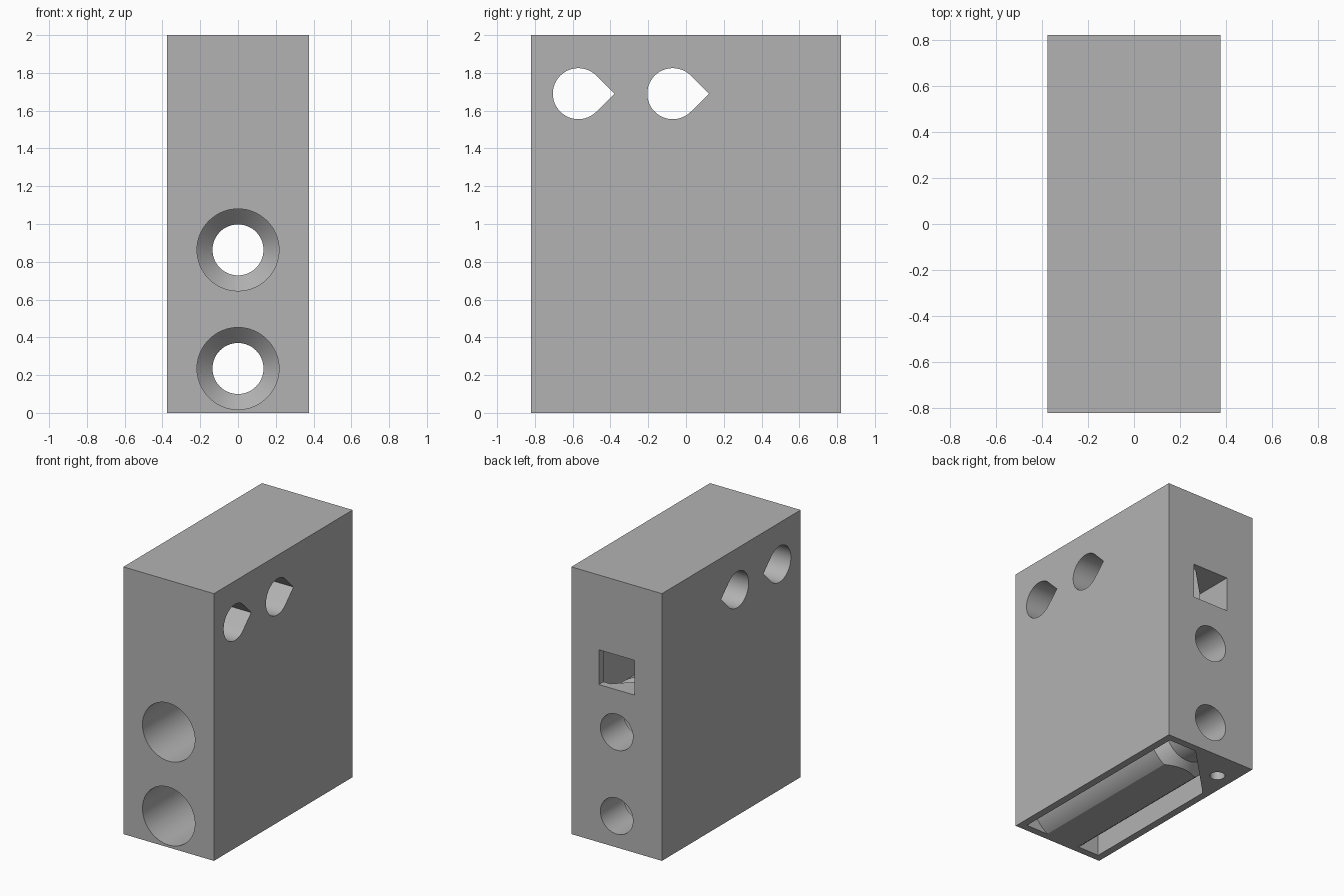
import bpy, bmesh, math
from mathutils import Vector

cube = bpy.data.objects.get("Cube")
if cube:
    bpy.data.objects.remove(cube, do_unlink=True)

W, D, H = 0.375, 0.82, 2.0        # half width, half depth, height
WALL = 0.055
ROD_R, BEARING_R = 0.135, 0.217
ROD_Z = (0.235, 0.863)
CROSS_Y, CROSS_Z = (-0.57, -0.07), 1.69
SEG = 64

plastic = bpy.data.materials.new("grey plastic")
plastic.use_nodes = True
grey = (0.45, 0.45, 0.45, 1)
plastic.diffuse_color = grey
plastic.node_tree.nodes["Principled BSDF"].inputs["Base Color"].default_value = grey


def loft(name, rings):
    """Closed solid through rings that have equal point counts."""
    bm = bmesh.new()
    loops = [[bm.verts.new(p) for p in ring] for ring in rings]
    for a, b in zip(loops, loops[1:]):
        for i in range(len(a)):
            j = (i + 1) % len(a)
            bm.faces.new((a[i], a[j], b[j], b[i]))
    bm.faces.new(loops[0])
    bm.faces.new(loops[-1])
    bmesh.ops.recalc_face_normals(bm, faces=bm.faces)
    mesh = bpy.data.meshes.new(name)
    bm.to_mesh(mesh)
    bm.free()
    mesh.materials.append(plastic)
    obj = bpy.data.objects.new(name, mesh)
    bpy.context.collection.objects.link(obj)
    return obj


def box(name, x, y, z):
    corners = ((x[0], y[0]), (x[1], y[0]), (x[1], y[1]), (x[0], y[1]))
    return loft(name, [[Vector((a, b, h)) for a, b in corners] for h in z])


def lathe_y(name, z, profile):
    """Round solid along y from (y, radius) pairs."""
    angles = [math.tau * i / SEG for i in range(SEG)]
    return loft(name, [[Vector((r * math.cos(t), y, z + r * math.sin(t)))
                        for t in angles] for y, r in profile])


def teardrop_x(name, y, r, half):
    """Round bar along x with a right-angled peak towards the back."""
    start = math.pi / 4
    arc = [start + 1.5 * math.pi * i / SEG for i in range(SEG + 1)]
    shape = [(r * math.cos(t), r * math.sin(t)) for t in arc] + [(r * math.sqrt(2), 0)]
    return loft(name, [[Vector((x, y + a, CROSS_Z + b)) for a, b in shape]
                       for x in (-half, half)])


helpers = []


def combine(target, tool, operation):
    mod = target.modifiers.new(tool.name, 'BOOLEAN')
    mod.operation, mod.solver, mod.object = operation, 'EXACT', tool
    tool.hide_render = True
    helpers.append(tool)


# Open-bottomed shell
body = box("carriage_body", (-W, W), (-D, D), (-0.1, H))
iw, idp = W - WALL, D - WALL
combine(body, box("cavity", (-iw, iw), (-idp, idp), (-0.3, H - WALL)), 'DIFFERENCE')

# Diagonal corner block that carries the screw
e = WALL / 2
block = [(0.09 + e, idp + e), (-iw - e, 0.355 - e), (-iw - e, idp + e)]
combine(body, loft("corner_block", [[Vector((x, y, z)) for x, y in block]
                                    for z in (-0.08, H - e)]), 'UNION')

# Bearing housings that taper to the rod sleeves, and cross sleeves
for i, z in enumerate(ROD_Z):
    combine(body, lathe_y(f"bearing_housing_{i}", z, [
        (-D + e, BEARING_R + WALL), (0.485, BEARING_R + WALL),
        (0.567, ROD_R + WALL), (D - e, ROD_R + WALL)]), 'UNION')
for i, y in enumerate(CROSS_Y):
    combine(body, teardrop_x(f"cross_sleeve_{i}", y, ROD_R + WALL, W - e), 'UNION')

# Bores, belt slot and screw hole
for i, z in enumerate(ROD_Z):
    combine(body, lathe_y(f"rod_bore_{i}", z, [
        (-1, BEARING_R), (0.462, BEARING_R), (0.544, ROD_R), (1, ROD_R)]), 'DIFFERENCE')
for i, y in enumerate(CROSS_Y):
    combine(body, teardrop_x(f"cross_bore_{i}", y, ROD_R, 0.5), 'DIFFERENCE')
combine(body, box("belt_slot", (-0.148, 0.148), (0.36, 1), (1.18, 1.44)), 'DIFFERENCE')
screw = [[Vector((-0.246 + 0.052 * math.cos(math.tau * i / 32),
                  0.6 + 0.052 * math.sin(math.tau * i / 32), z)) for i in range(32)]
         for z in (-0.3, 0.6)]
combine(body, loft("screw_hole", screw), 'DIFFERENCE')

# Trim everything flat at the base
combine(body, box("base_trim", (-1, 1), (-1, 1), (-1, 0)), 'DIFFERENCE')

# Bake the cuts and drop the helpers
depsgraph = bpy.context.evaluated_depsgraph_get()
baked = bpy.data.meshes.new_from_object(body.evaluated_get(depsgraph))
body.modifiers.clear()
body.data = baked
body.data.name = "carriage_body"
for tool in helpers:
    bpy.data.objects.remove(tool, do_unlink=True)

baked.materials.clear()
baked.materials.append(plastic)
for face in baked.polygons:
    face.material_index = 0
bpy.context.view_layer.objects.active = body
body.select_set(True)
bpy.ops.object.shade_smooth_by_angle(angle=math.radians(30))
